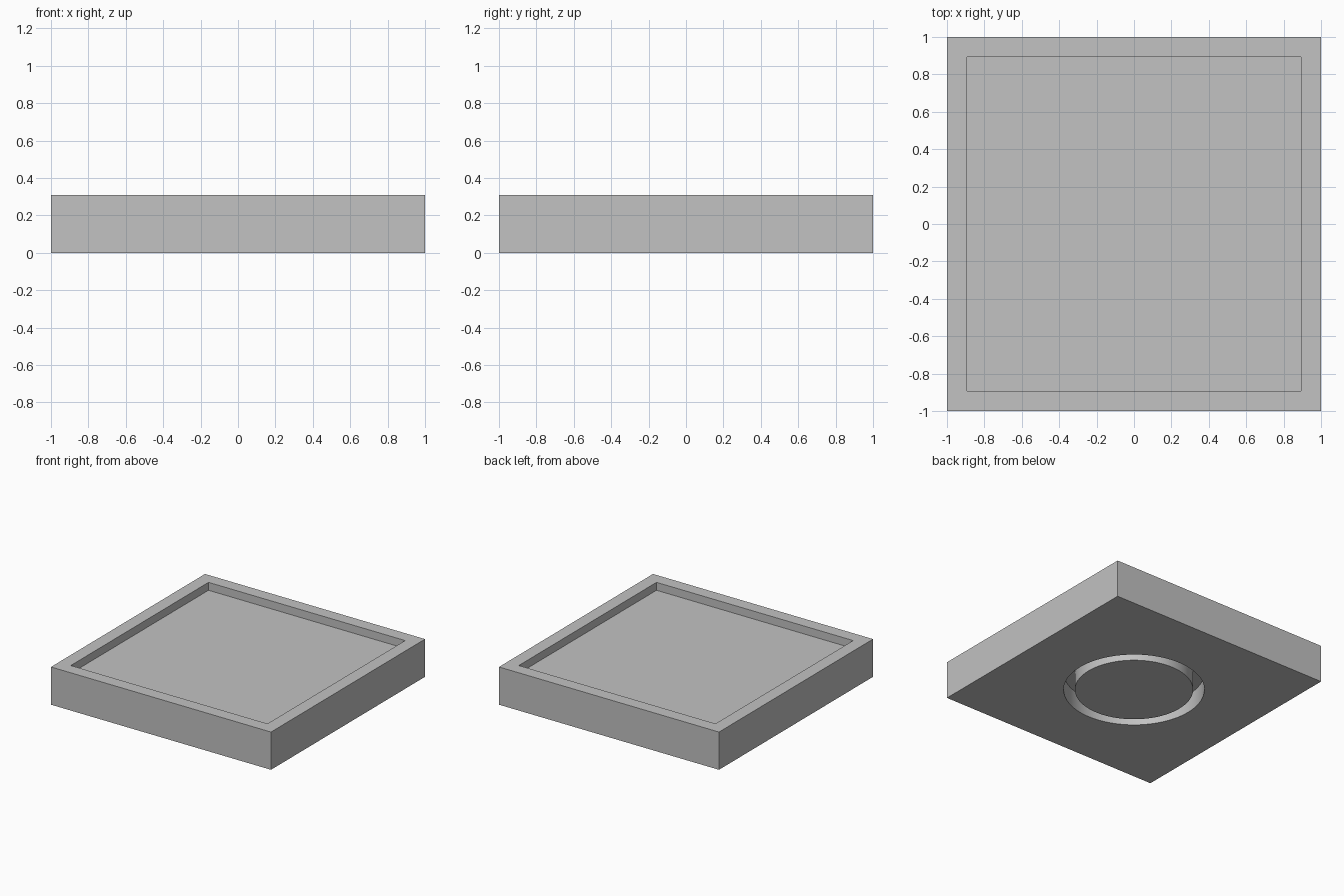
import bpy
import bmesh
import math
from mathutils import Vector

HEIGHT = 0.31
RIM = 0.15
TRAY_DEPTH = 0.065
GROOVE_OUTER, GROOVE_INNER, GROOVE_DEPTH = 0.53, 0.445, 0.15

default = bpy.data.objects.get("Cube")
if default:
    bpy.data.objects.remove(default, do_unlink=True)

# Plain grey material
grey = bpy.data.materials.new("light grey")
grey.use_nodes = True
color = (0.54, 0.54, 0.54, 1)
grey.diffuse_color = color
grey.node_tree.nodes["Principled BSDF"].inputs["Base Color"].default_value = color


def add_object(name, bm):
    bmesh.ops.recalc_face_normals(bm, faces=bm.faces)
    mesh = bpy.data.meshes.new(name)
    bm.to_mesh(mesh)
    bm.free()
    mesh.materials.append(grey)
    obj = bpy.data.objects.new(name, mesh)
    bpy.context.collection.objects.link(obj)
    return obj


# Square slab with a shallow tray sunk into the top
bm = bmesh.new()
bmesh.ops.create_cube(bm, size=2)
for v in bm.verts:
    v.co.z = HEIGHT if v.co.z > 0 else 0
top = max(bm.faces, key=lambda f: f.calc_center_median().z)
bmesh.ops.inset_region(bm, faces=[top], thickness=RIM)
floor = bmesh.ops.extrude_face_region(bm, geom=[top])
bmesh.ops.delete(bm, geom=[top], context="FACES_ONLY")
bmesh.ops.translate(bm, vec=(0, 0, -TRAY_DEPTH),
                    verts=[g for g in floor["geom"] if isinstance(g, bmesh.types.BMVert)])
slab = add_object("tray_slab", bm)

# Ring cutter for the round groove underneath
bm = bmesh.new()
profile = [bm.verts.new((r, 0, z)) for r, z in (
    (GROOVE_INNER, -0.1), (GROOVE_OUTER, -0.1),
    (GROOVE_OUTER, GROOVE_DEPTH), (GROOVE_INNER, GROOVE_DEPTH))]
edges = [bm.edges.new((profile[i], profile[(i + 1) % 4])) for i in range(4)]
bmesh.ops.spin(bm, geom=profile + edges, cent=Vector(), axis=Vector((0, 0, 1)),
               angle=math.tau, steps=96, use_merge=True)
bmesh.ops.remove_doubles(bm, verts=bm.verts, dist=0.0001)
cutter = add_object("groove_cutter", bm)
cutter.hide_render = True

# Cut the groove, then drop the cutter
cut = slab.modifiers.new("groove", "BOOLEAN")
cut.operation = "DIFFERENCE"
cut.solver = "EXACT"
cut.object = cutter
bpy.ops.object.select_all(action="DESELECT")
slab.select_set(True)
bpy.context.view_layer.objects.active = slab
bpy.ops.object.modifier_apply(modifier=cut.name)
bpy.data.objects.remove(cutter, do_unlink=True)
bpy.ops.object.shade_smooth_by_angle(angle=math.radians(30))
